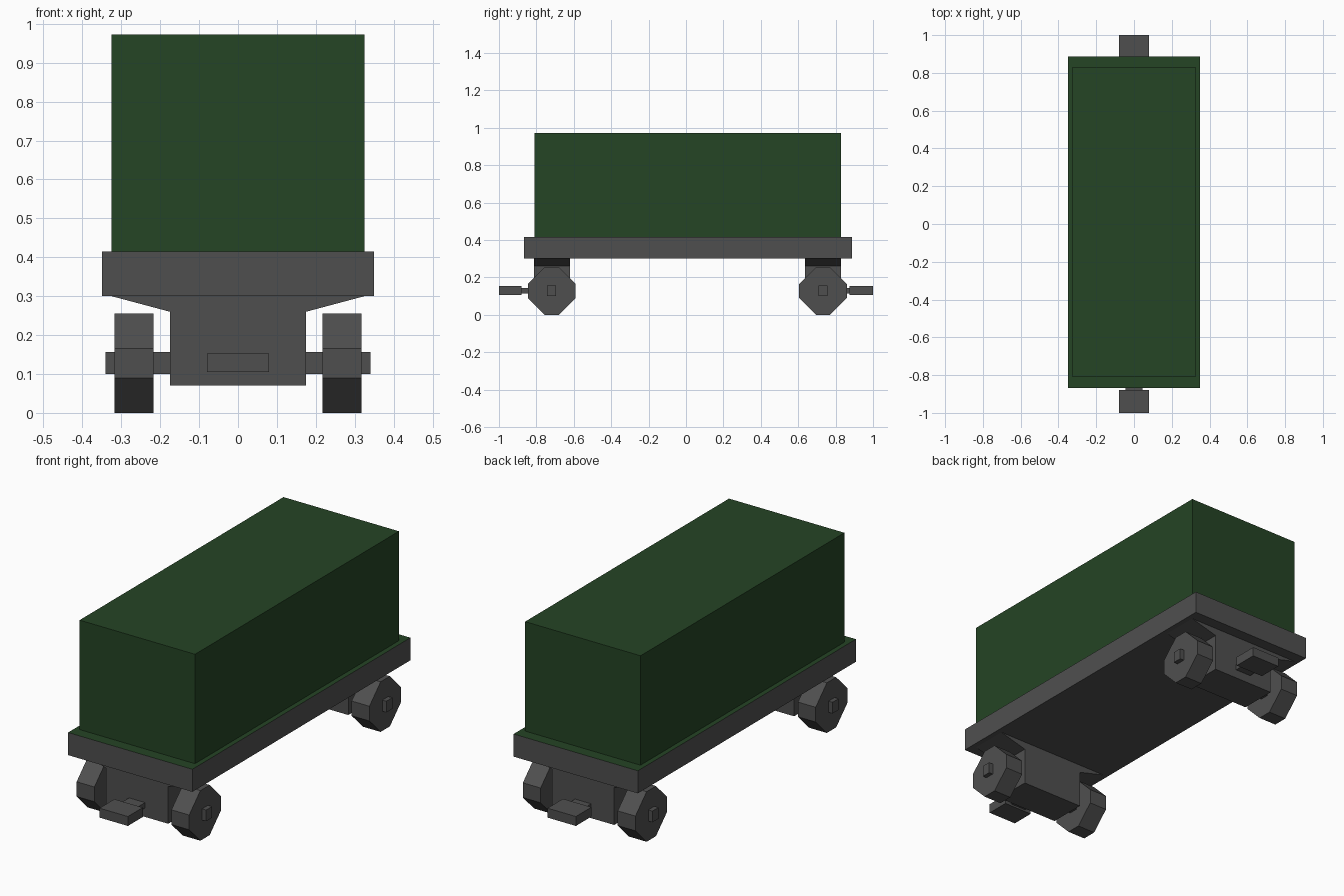
import bpy, bmesh

if "Cube" in bpy.data.objects:
    bpy.data.objects.remove(bpy.data.objects["Cube"])


def material(name, rgb):
    m = bpy.data.materials.new(name)
    m.diffuse_color = (*rgb, 1)
    m.use_nodes = True
    m.node_tree.nodes["Principled BSDF"].inputs["Base Color"].default_value = m.diffuse_color
    return m


GREEN = material("dark green", (0.018, 0.058, 0.018))
GREY = material("dark grey", (0.078, 0.078, 0.078))


def prism(name, profile, axis, a, b, mat):
    """Extrude a 2D profile along axis: 'x' takes (y, z) points, 'y' takes (x, z)."""
    bm = bmesh.new()
    place = (lambda p: (a, *p)) if axis == 'x' else (lambda p: (p[0], a, p[1]))
    face = bm.faces.new([bm.verts.new(place(p)) for p in profile])
    new = bmesh.ops.extrude_face_region(bm, geom=[face])["geom"]
    offset = (b - a, 0, 0) if axis == 'x' else (0, b - a, 0)
    bmesh.ops.translate(bm, vec=offset,
                        verts=[v for v in new if isinstance(v, bmesh.types.BMVert)])
    bmesh.ops.recalc_face_normals(bm, faces=bm.faces)
    me = bpy.data.meshes.new(name)
    bm.to_mesh(me)
    bm.free()
    me.materials.append(mat)
    ob = bpy.data.objects.new(name, me)
    bpy.context.collection.objects.link(ob)
    return ob


def box(name, x, y, z, mat):
    return prism(name, [(x[0], z[0]), (x[1], z[0]), (x[1], z[1]), (x[0], z[1])],
                 'y', y[0], y[1], mat)


# Cargo body and deck, whose top face is painted green
box("cargo_body", (-0.325, 0.325), (-0.81, 0.83), (0.415, 0.972), GREEN)
deck = box("deck", (-0.35, 0.35), (-0.867, 0.887), (0.30, 0.415), GREY)
deck.data.materials.append(GREEN)
for p in deck.data.polygons:
    if p.normal.z > 0.5:
        p.material_index = 1

R, F, ZC = 0.1275, 0.0375, 0.1275   # wheel half size, half flat, axle height
half = [(0.175, 0.07), (0.175, 0.26), (0.325, 0.30)]
bogie_profile = half + [(-x, z) for x, z in reversed(half)]

for end, s, yc, inner, outer, hitch in (("front", -1, -0.718, -0.62, -0.812, -0.88),
                                        ("back", 1, 0.732, 0.637, 0.828, 0.875)):
    # Bogie block flaring out under the deck
    prism(end + "_bogie", bogie_profile, 'y', inner, outer, GREY)
    # Square axle
    box(end + "_axle", (-0.34, 0.34), (yc - 0.024, yc + 0.024), (0.10, 0.157), GREY)
    # Eight-sided wheels
    octagon = [(yc + y, ZC + z) for y, z in
               ((-F, -R), (F, -R), (R, -F), (R, F), (F, R), (-F, R), (-R, F), (-R, -F))]
    for side, k in (("left", -1), ("right", 1)):
        prism(f"{end}_{side}_wheel", octagon, 'x', k * 0.217, k * 0.317, GREY)
    # Coupler plate on a narrower stub
    box(end + "_coupler", (-0.08, 0.08), (hitch, s * 1.0), (0.105, 0.153), GREY)
    box(end + "_coupler_stub", (-0.045, 0.045), (outer - s * 0.01, hitch + s * 0.01),
        (0.115, 0.143), GREY)
